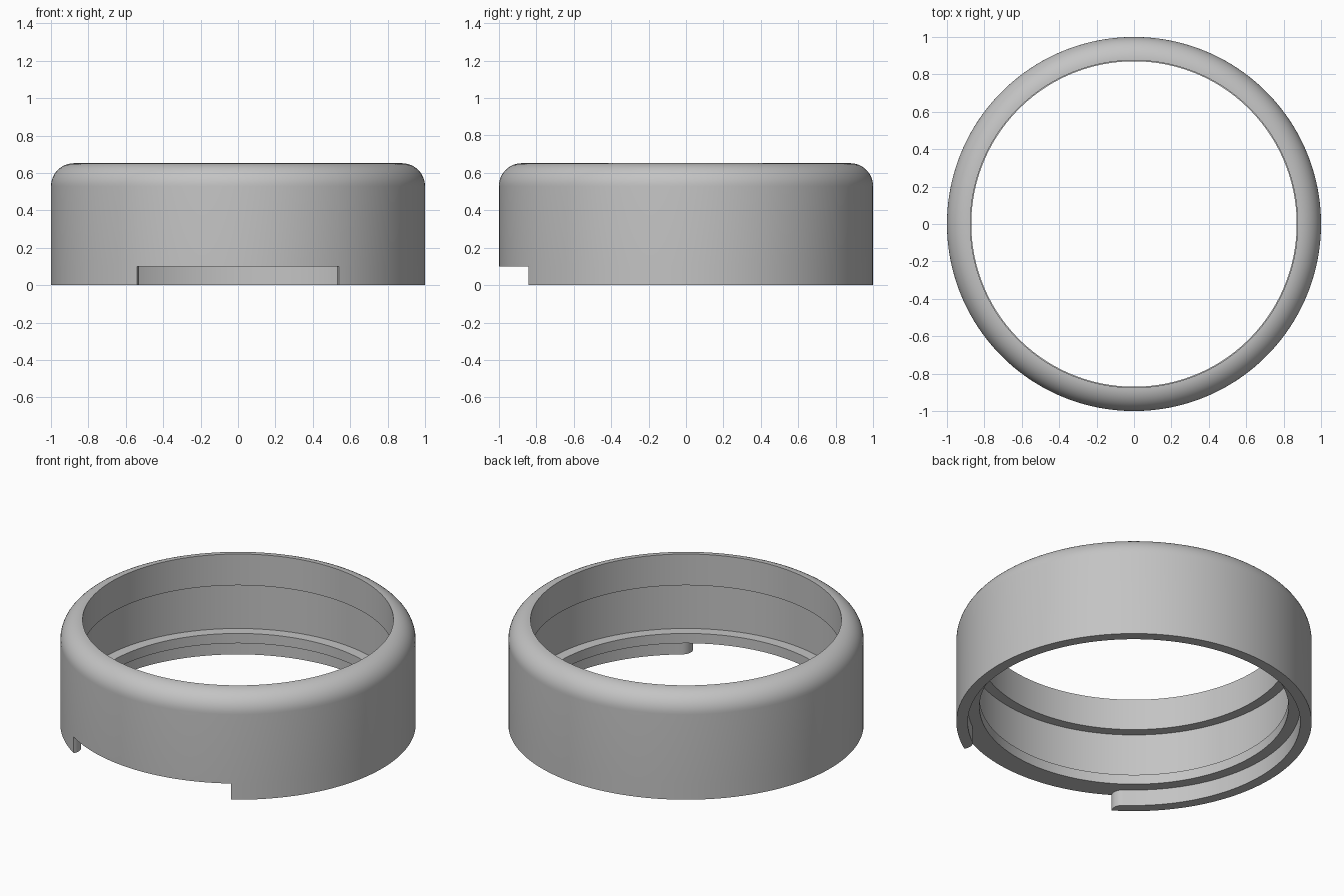
import bpy, bmesh, math

cube = bpy.data.objects.get("Cube")
if cube:
    bpy.data.objects.remove(cube, do_unlink=True)

# Main dimensions
OUTER, RECESS, RING, LIP = 1.0, 0.936, 0.87, 0.875
HEIGHT, LIP_BASE, RING_TOP, SKIRT_TOP = 0.652, 0.458, 0.161, 0.1
ROUND = 0.123
SKIRT = OUTER - RECESS
HALF_GAP = math.asin(0.54)


def spread(a, b, n):
    return [a + (b - a) * i / n for i in range(n + 1)]


def profile(skirt_inner, skirt_base):
    """Closed (radius, z) section, with the skirt thinned or missing at the gap."""
    pts = [(skirt_inner, SKIRT_TOP), (skirt_inner, skirt_base),
           (OUTER, skirt_base), (OUTER, SKIRT_TOP)]
    for a in spread(0, math.pi / 2, 12):
        pts.append((OUTER - ROUND + ROUND * math.cos(a),
                    HEIGHT - ROUND + ROUND * math.sin(a)))
    pts += [(LIP, HEIGHT), (LIP, LIP_BASE), (RECESS, LIP_BASE),
            (RECESS, RING_TOP), (RING, RING_TOP), (RING, SKIRT_TOP)]
    return pts


# Columns around the ring: gap, rounded skirt end, full skirt, rounded skirt end
columns = [(a, OUTER, SKIRT_TOP) for a in spread(-HALF_GAP, HALF_GAP, 36)]
ends = [(SKIRT * (1 - math.cos(t)), OUTER - SKIRT * math.sin(t))
        for t in spread(0, math.pi / 2, 8)]
columns += [(HALF_GAP + s, r, 0) for s, r in ends]
first = HALF_GAP + SKIRT
columns += [(a, RECESS, 0) for a in spread(first, 2 * math.pi - first, 156)[1:-1]]
columns += [(2 * math.pi - HALF_GAP - s, r, 0) for s, r in reversed(ends)]

# Sweep the section round the axis
bm = bmesh.new()
loops = []
for angle, inner, base in columns:
    c, s = math.cos(angle - math.pi / 2), math.sin(angle - math.pi / 2)
    loops.append([bm.verts.new((r * c, r * s, z)) for r, z in profile(inner, base)])
for i, here in enumerate(loops):
    there = loops[(i + 1) % len(loops)]
    for j in range(len(here)):
        k = (j + 1) % len(here)
        bm.faces.new((here[j], there[j], there[k], here[k]))
bmesh.ops.remove_doubles(bm, verts=bm.verts[:], dist=1e-5)
bmesh.ops.dissolve_degenerate(bm, edges=bm.edges[:], dist=1e-5)
bmesh.ops.recalc_face_normals(bm, faces=bm.faces[:])
mesh = bpy.data.meshes.new("ring_collar")
bm.to_mesh(mesh)
bm.free()

collar = bpy.data.objects.new("ring_collar", mesh)
bpy.context.collection.objects.link(collar)

# Plain grey finish
grey = bpy.data.materials.new("plain_grey")
grey.use_nodes = True
colour = (0.55, 0.55, 0.55, 1)
grey.diffuse_color = colour
grey.node_tree.nodes["Principled BSDF"].inputs["Base Color"].default_value = colour
mesh.materials.append(grey)

bpy.context.view_layer.objects.active = collar
collar.select_set(True)
bpy.ops.object.shade_smooth_by_angle(angle=math.radians(30))
